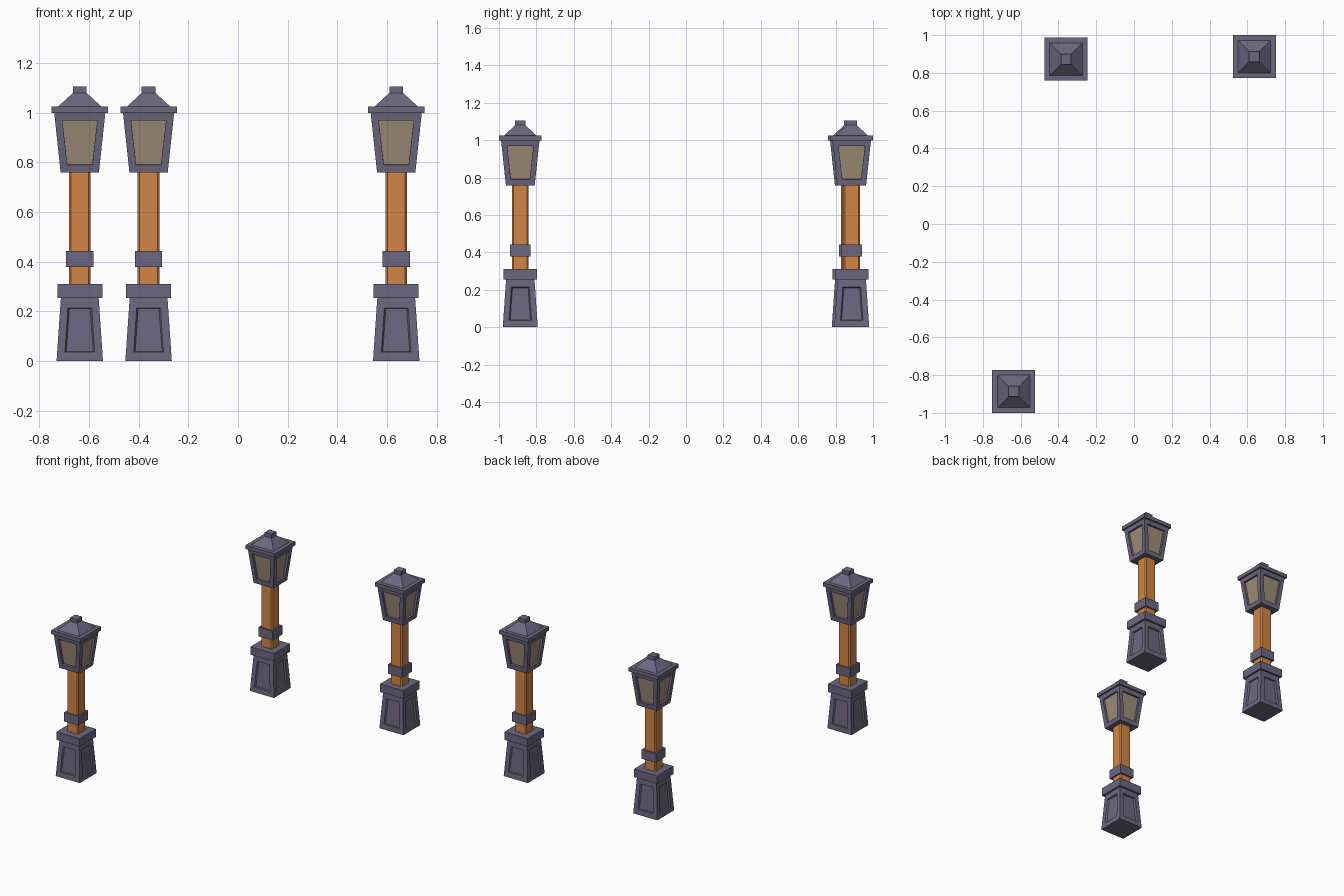
import bpy, bmesh
from mathutils import Vector, Matrix
from math import pi

if "Cube" in bpy.data.objects:
    bpy.data.objects.remove(bpy.data.objects["Cube"])


def material(name, rgb):
    m = bpy.data.materials.new(name)
    m.diffuse_color = (*rgb, 1)
    m.use_nodes = True
    m.node_tree.nodes["Principled BSDF"].inputs["Base Color"].default_value = m.diffuse_color
    return m


METAL = material("dark_metal", (0.15, 0.135, 0.21))
WOOD = material("orange_wood", (0.64, 0.235, 0.06))
GLASS = material("dusty_glass", (0.34, 0.26, 0.19))


def finish(name, bm, at, *mats):
    bmesh.ops.remove_doubles(bm, verts=bm.verts, dist=1e-5)
    bmesh.ops.recalc_face_normals(bm, faces=bm.faces)
    mesh = bpy.data.meshes.new(name)
    bm.to_mesh(mesh)
    bm.free()
    for m in mats:
        mesh.materials.append(m)
    obj = bpy.data.objects.new(name, mesh)
    obj.location = at
    bpy.context.collection.objects.link(obj)
    return obj


def block(name, at, z0, h0, z1, h1, mat=METAL):
    """Square block or frustum; h0 and h1 are half widths at z0 and z1."""
    bm = bmesh.new()
    bmesh.ops.create_cube(bm, size=2)
    for v in bm.verts:
        top = v.co.z > 0
        h = h1 if top else h0
        v.co = (v.co.x * h, v.co.y * h, z1 if top else z0)
    return finish(name, bm, at, mat)


def panelled(name, at, z0, h0, z1, h1, panel, depth, shrink, *mats):
    """Tapered box with a recessed panel (pz0, ph0, pz1, ph1) on each side."""
    pz0, ph0, pz1, ph1 = panel

    def on_side(x, z):
        return Vector((x, -(h0 + (h1 - h0) * (z - z0) / (z1 - z0)), z))

    outer = [on_side(-h0, z0), on_side(h0, z0), on_side(h1, z1), on_side(-h1, z1)]
    rim = [on_side(-ph0, pz0), on_side(ph0, pz0), on_side(ph1, pz1), on_side(-ph1, pz1)]
    inward = (outer[3] - outer[0]).cross(outer[1] - outer[0]).normalized() * depth
    mid = sum(rim, Vector()) / 4
    floor = []
    for p in rim:
        q = p + inward
        q.x -= shrink if p.x > 0 else -shrink
        q.z -= shrink * 0.5 if p.z > mid.z else -shrink * 0.5
        floor.append(q)

    bm = bmesh.new()
    for k in range(4):
        turn = Matrix.Rotation(k * pi / 2, 3, 'Z')
        o, r, f = ([bm.verts.new(turn @ p) for p in loop] for loop in (outer, rim, floor))
        for a, b in ((o, r), (r, f)):
            for i in range(4):
                j = (i + 1) % 4
                bm.faces.new((a[i], a[j], b[j], b[i]))
        bm.faces.new(f).material_index = len(mats) - 1
    for z, h in ((z0, h0), (z1, h1)):
        bm.faces.new([bm.verts.new((sx * h, sy * h, z))
                      for sx, sy in ((-1, -1), (1, -1), (1, 1), (-1, 1))])
    return finish(name, bm, at, *mats)


def lamp_post(tag, x, y):
    at = (x, y, 0)
    # pedestal with recessed panels and its cap
    panelled("pedestal_" + tag, at, 0, 0.0935, 0.256, 0.076,
             (0.036, 0.060, 0.214, 0.048), 0.010, 0.006, METAL)
    block("pedestal_cap_" + tag, at, 0.254, 0.0905, 0.31, 0.0905)
    # wooden shaft with chamfered corners, and a collar
    shaft = block("shaft_" + tag, at, 0.305, 0.044, 0.76, 0.044, WOOD)
    bm = bmesh.new()
    bm.from_mesh(shaft.data)
    upright = [e for e in bm.edges if abs(e.verts[0].co.z - e.verts[1].co.z) > 0.1]
    bmesh.ops.bevel(bm, geom=upright, offset=0.008, segments=1, affect='EDGES')
    bm.to_mesh(shaft.data)
    bm.free()
    block("collar_" + tag, at, 0.379, 0.055, 0.443, 0.055)
    # lantern with glass panes
    panelled("lantern_" + tag, at, 0.758, 0.077, 1.0, 0.103,
             (0.79, 0.050, 0.968, 0.0705), 0.015, 0.0, METAL, GLASS)
    # roof: brim, pyramid and finial
    block("roof_brim_" + tag, at, 0.999, 0.114, 1.025, 0.114)
    block("roof_" + tag, at, 1.024, 0.0875, 1.08, 0.027)
    block("finial_" + tag, at, 1.078, 0.0275, 1.105, 0.0275)


lamp_post("front_left", -0.637, -0.886)
lamp_post("back_left", -0.36, 0.873)
lamp_post("back_right", 0.637, 0.886)
